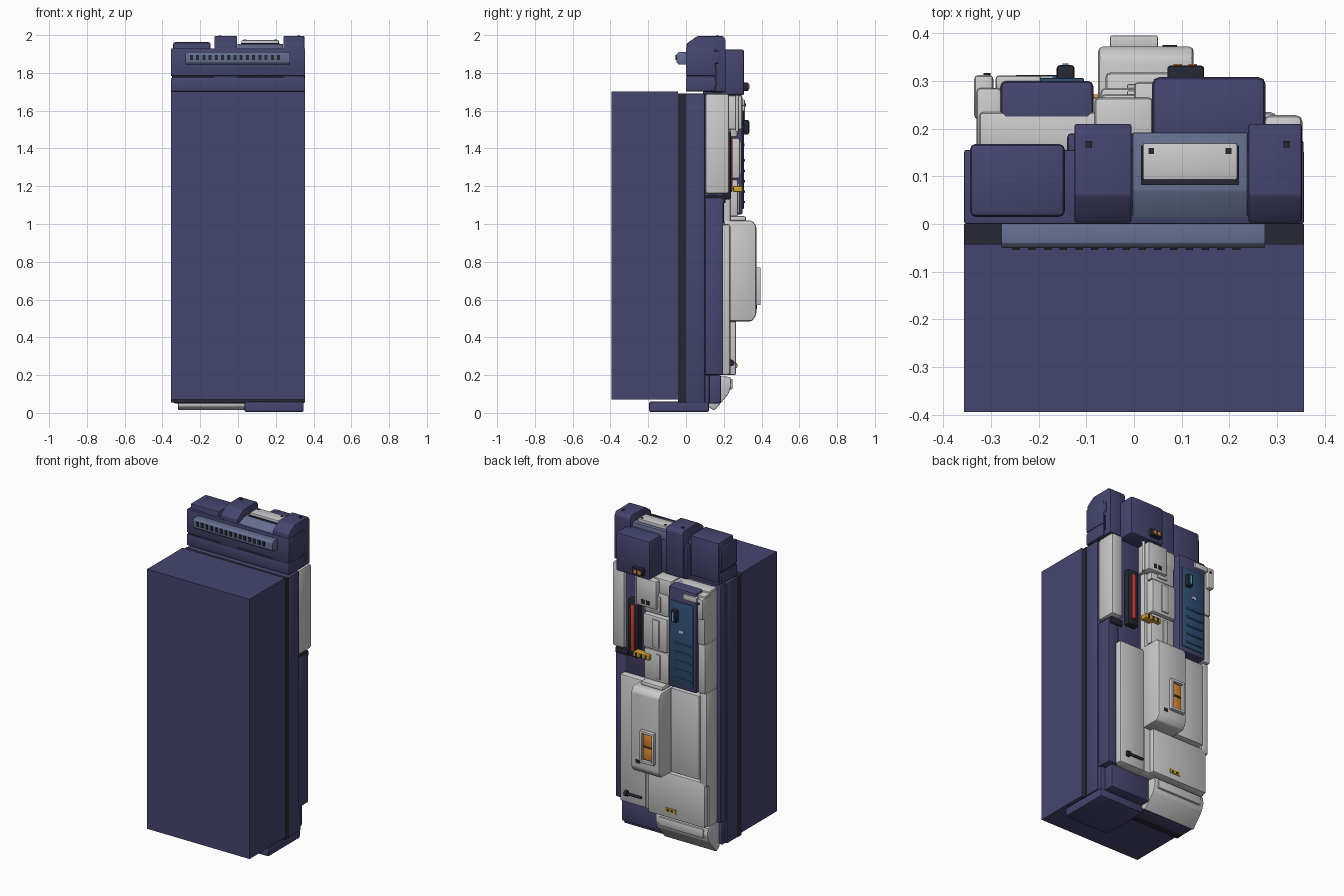
import bpy, bmesh, math
from mathutils import Vector

def mat(name, r, g, b):
    m = bpy.data.materials.new(name)
    m.diffuse_color = (r, g, b, 1)
    return m

NAVY = mat("navy", .06, .06, .16)
SLATE = mat("slate", .13, .16, .28)
DARK = mat("dark", .02, .02, .035)
BLUE = mat("blue", .03, .08, .17)
RED = mat("red", .65, .06, .04)
ORANGE = mat("orange", .75, .25, .03)
YELLOW = mat("yellow", .65, .38, .03)
CYAN = mat("cyan", .1, .45, .65)
LIGHT = None

def finish(bm, name, m, bevel, segs=2):
    if bevel:
        bmesh.ops.bevel(bm, geom=bm.edges[:], offset=bevel, segments=segs, profile=.5, affect='EDGES')
    bmesh.ops.recalc_face_normals(bm, faces=bm.faces[:])
    me = bpy.data.meshes.new(name)
    bm.to_mesh(me)
    bm.free()
    ob = bpy.data.objects.new(name, me)
    bpy.context.collection.objects.link(ob)
    if m:
        me.materials.append(m)
    return ob

def box(name, x, y, z, m=LIGHT, bevel=0.0):
    bm = bmesh.new()
    bmesh.ops.create_cube(bm, size=1)
    for v in bm.verts:
        v.co = Vector([(r[0] + r[1]) / 2 + c * (r[1] - r[0]) for c, r in zip(v.co, (x, y, z))])
    return finish(bm, name, m, bevel)

def prism(name, x, prof, m=LIGHT, bevel=0.0):
    # (y, z) profile extruded along x
    bm = bmesh.new()
    f = bm.faces.new([bm.verts.new((x[0], y, z)) for y, z in prof])
    ext = bmesh.ops.extrude_face_region(bm, geom=[f])
    for v in ext['geom']:
        if isinstance(v, bmesh.types.BMVert):
            v.co.x = x[1]
    return finish(bm, name, m, bevel)

def rod(name, a, b, r, m=DARK):
    bm = bmesh.new()
    a, b = Vector(a), Vector(b)
    bmesh.ops.create_cone(bm, cap_ends=True, segments=16, radius1=r, radius2=r, depth=(b - a).length)
    q = Vector((0, 0, 1)).rotation_difference(b - a)
    for v in bm.verts:
        v.co = q @ v.co + (a + b) / 2
    return finish(bm, name, m, 0)

# Main volume, dark seam plate and navy body shell
W = (-.356, .356)
box("front_volume", W, (-.394, -.042), (.07, 1.702), NAVY)
box("seam_plate", W, (-.042, 0), (.055, 1.69), DARK)
box("body_shell", W, (0, .1), (.055, 1.69), NAVY, .004)
box("body_inner", (-.35, .335), (.1, .155), (.2, 1.69), NAVY, .004)
box("body_upper_back", (.1, .285), (.15, .2), (1.0, 1.69), NAVY, .006)
box("body_right_flank", (.27, .352), (.1, .197), (.2, 1.14), NAVY, .008)
box("flank_ledge", (.26, .345), (.1, .21), (1.11, 1.15), DARK, .006)
box("side_pod", (.272, .353), (.103, .228), (1.16, 1.69), LIGHT, .013)

# Base and sloped foot
box("base_slab", (.035, .348), (-.195, .122), (.005, .06), NAVY, .008)
box("base_block", (-.34, .352), (.0, .125), (.05, .2), NAVY, .008)
box("base_rear_block", (.04, .32), (.11, .185), (.05, .2), NAVY, .01)
prism("sloped_foot", (-.318, .045), [(.115, .035), (.15, .012), (.225, .1), (.24, .145), (.235, .19), (.115, .2)], LIGHT, .006)
box("foot_lip", (-.29, .02), (.22, .247), (.125, .18), LIGHT, .006)

# Grey back shell
box("back_core", (-.325, .12), (.15, .235), (.2, 1.68), LIGHT, .01)
box("left_edge_lower", (-.33, -.28), (.16, .265), (.46, 1.05), LIGHT, .008)
box("left_edge_middle", (-.33, -.278), (.16, .28), (1.05, 1.36), LIGHT, .008)
box("left_edge_upper", (-.33, -.278), (.16, .285), (1.36, 1.67), LIGHT, .008)
box("left_lower_panel", (-.285, -.085), (.22, .277), (.5, 1.03), LIGHT, .008)
box("lower_back_panel", (-.315, .08), (.2, .266), (.2, .485), LIGHT, .01)
box("right_lower_column", (.115, .3), (.15, .235), (.2, 1.0), LIGHT, .015)
box("lower_label", (-.115, -.045), (.26, .271), (.238, .264), YELLOW)
for i in range(2):
    box("label_mark", (-.1 + i * .03, -.085 + i * .03), (.265, .273), (.246, .256), DARK)
rod("latch_rod", (.14, .245, .265), (.245, .245, .265), .008)
rod("latch_knob", (.235, .24, .265), (.255, .24, .265), .017)

# Large rear box with window
prism("rear_box", (-.075, .125), [(.2, .485), (.35, .485), (.372, .52), (.372, .99), (.35, 1.018), (.2, 1.018)], LIGHT, .01)
for n, x, z in (("left", (-.05, -.034), (.57, .77)), ("right", (.034, .05), (.57, .77)),
                ("bottom", (-.05, .05), (.57, .586)), ("top", (-.05, .05), (.754, .77))):
    box("window_frame_" + n, x, (.365, .395), z, LIGHT, .003)
box("window_back", (-.036, .036), (.365, .377), (.585, .756), DARK)
for z in (.592, .676):
    box("window_pane", (-.03, .03), (.37, .383), (z, z + .073), ORANGE, .002)
box("rear_box_tag", (.06, .09), (.366, .375), (.55, .57), DARK)

# Central spine
box("spine_collar", (-.06, .095), (.2, .318), (1.012, 1.042), LIGHT, .012)
for i, (z0, z1, y) in enumerate(((1.04, 1.235, .275), (1.24, 1.455, .285), (1.46, 1.6, .272))):
    box("spine_segment", (-.07, .1), (.2, y), (z0, z1), LIGHT, .01)
    box("spine_rib", (-.015, .015 + i * .02), (.25, y + .008), (z0 + .02, z1 - .02), LIGHT, .004)
box("spine_top", (-.083, .04), (.15, .265), (1.58, 1.69), LIGHT, .01)
box("spine_head_block", (.0, .14), (.2, .298), (1.5, 1.68), LIGHT, .01)
for x in (.045, .08):
    box("spine_port", (x, x + .022), (.29, .301), (1.52, 1.545), DARK)
rod("spine_cable", (.155, .27, 1.49), (.155, .27, 1.69), .009, LIGHT)
box("hazard_bar", (.05, .16), (.25, .298), (1.17, 1.2), YELLOW, .003)
for i in range(3):
    box("hazard_stripe", (.065 + i * .033, .08 + i * .033), (.28, .3), (1.173, 1.197), DARK)

# Red light strip
box("strip_housing", (.165, .24), (.18, .238), (1.13, 1.49), DARK, .008)
box("red_strip", (.188, .217), (.22, .245), (1.17, 1.46), RED, .004)

# Blue service panel
box("panel_frame", (-.28, -.085), (.15, .3), (1.05, 1.68), NAVY, .012)
box("panel_face", (-.262, -.105), (.29, .306), (1.08, 1.6), BLUE, .003)
for i in range(5):
    z = 1.11 + i * .055
    box("panel_slat", (-.25, -.135), (.3, .312), (z, z + .013), BLUE, .003)
box("panel_tag", (-.2, -.17), (.3, .31), (1.41, 1.425), LIGHT)
box("panel_handle", (-.162, -.125), (.29, .333), (1.475, 1.55), DARK, .006)
box("handle_light", (-.15, -.137), (.325, .336), (1.485, 1.54), CYAN)
box("bracket_bar", (-.29, -.195), (.28, .311), (1.625, 1.66), LIGHT, .006)
box("bracket_block", (-.335, -.295), (.22, .312), (1.53, 1.66), LIGHT, .008)
rod("bracket_bolt", (-.308, .3, 1.63), (-.308, .317, 1.63), .007)

# Head
box("head_lower", W, (0, .155), (1.702, 1.773), NAVY, .004)
box("head_groove", (-.35, .35), (.005, .15), (1.77, 1.787), DARK)
box("head_upper", W, (0, .155), (1.784, 1.93), NAVY, .004)
box("head_neck", (-.33, .33), (.09, .15), (1.68, 1.72), NAVY)
box("head_left_cap", (-.344, -.145), (.015, .168), (1.71, 1.963), NAVY, .012)
box("head_rear_fill", (-.14, .34), (.14, .19), (1.69, 1.9), NAVY, .008)
prof = [(.003, 1.72), (.003, 1.955), (.06, 1.995), (.195, 1.995), (.21, 1.975), (.21, 1.7), (.1, 1.7)]
for n, x in (("middle", (-.125, -.005)), ("right", (.24, .352))):
    prism("head_tower_" + n, x, prof, NAVY, .005)
    xc = (x[0] + x[1]) / 2 - (.03 if n == "middle" else -.024)
    box("tower_screw", (xc - .007, xc + .007), (.16, .174), (1.99, 1.999), DARK)
prism("head_cradle", (-.003, .238), [(.012, 1.9), (.012, 1.93), (.07, 1.953), (.192, 1.953), (.192, 1.9)], SLATE, .003)
box("cradle_slot", (.015, .22), (.082, .165), (1.94, 1.957), DARK)
box("cradle_plate", (.018, .217), (.092, .17), (1.95, 1.973), LIGHT, .005)
for x in (.036, .198):
    box("plate_screw", (x - .006, x + .006), (.147, .159), (1.968, 1.976), DARK)
box("head_rear_pod", (.038, .276), (.15, .308), (1.68, 1.925), NAVY, .015)
box("pod_lamp_mount", (.07, .147), (.29, .332), (1.705, 1.748), DARK, .006)
for x in (.083, .114):
    box("pod_lamp", (x, x + .018), (.32, .335), (1.715, 1.738), ORANGE)
box("head_side_tile", (.34, .355), (.14, .175), (1.85, 1.915), NAVY, .004)
box("head_side_slit", (.345, .354), (.148, .165), (1.73, 1.83), DARK)

# Front grille
prism("grille_bar", (-.278, .275), [(.01, 1.845), (-.04, 1.845), (-.05, 1.857), (-.05, 1.9), (-.04, 1.91), (.01, 1.91)], SLATE, .002)
for i in range(15):
    x = -.247 + i * .033
    box("grille_slot", (x - .008, x + .008), (-.055, -.04), (1.868, 1.896), DARK)

# Shading
for ob in bpy.context.scene.objects:
    ob.select_set(True)
bpy.context.view_layer.objects.active = bpy.context.scene.objects[0]
bpy.ops.object.shade_smooth_by_angle(angle=math.radians(35))
